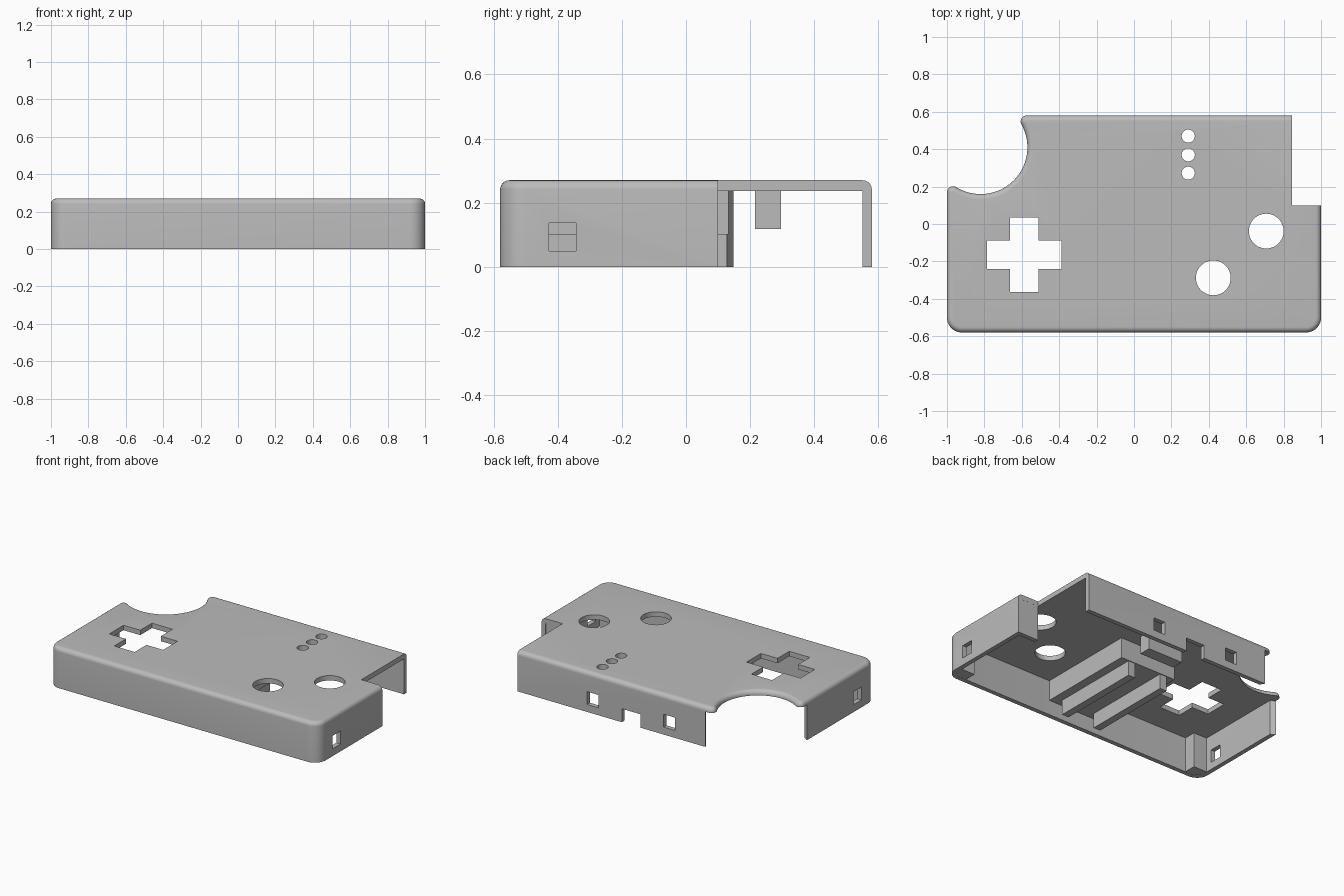
import bpy, bmesh, math

if "Cube" in bpy.data.objects:
    bpy.data.objects.remove(bpy.data.objects["Cube"])

grey = bpy.data.materials.new("shell grey")
grey.diffuse_color = (0.5, 0.5, 0.5, 1)
grey.use_nodes = True
grey.node_tree.nodes["Principled BSDF"].inputs["Base Color"].default_value = grey.diffuse_color

H, T = 0.27, 0.03            # shell height, wall thickness
C, R, F = (-0.82, 0.41), 0.25, 0.032   # round bite: centre, radius, tip fillet

# centres of the small fillets either side of the bite
BACK_TIP = (C[0] + math.sqrt((R + F) ** 2 - (0.58 - F - C[1]) ** 2), 0.58 - F)
LEFT_TIP = (-1 + F, C[1] - math.sqrt((R + F) ** 2 - (-1 + F - C[0]) ** 2))
a_back = math.degrees(math.atan2(BACK_TIP[1] - C[1], BACK_TIP[0] - C[0]))
a_left = math.degrees(math.atan2(LEFT_TIP[1] - C[1], LEFT_TIP[0] - C[0]))


def outline(d):
    """Plan outline shrunk inward by d, as a chain of tangent arcs."""
    arcs = [((-0.92, -0.50), 0.08 - d, 180, 270, 10),
            ((0.92, -0.50), 0.08 - d, 270, 360, 10),
            ((1 - F, 0.58 - F), F - d, 0, 90, 4),
            (BACK_TIP, F - d, 90, 180 + a_back, 8),
            (C, R + d, a_back, a_left, 40),
            (LEFT_TIP, F - d, a_left + 180, 180, 8)]
    pts = []
    for (cx, cy), r, a0, a1, n in arcs:
        bite = (cx, cy) == C             # its end points belong to the tip fillets
        for i in range(1 if bite else 0, n if bite else n + 1):
            a = math.radians(a0 + (a1 - a0) * i / n)
            pts.append((cx + r * math.cos(a), cy + r * math.sin(a)))
    return pts


def loft(name, rings):
    """Solid from a stack of (points, z) rings."""
    bm = bmesh.new()
    loops = [[bm.verts.new((x, y, z)) for x, y in pts] for pts, z in rings]
    for lo, hi in zip(loops, loops[1:]):
        for i in range(len(lo)):
            j = (i + 1) % len(lo)
            bm.faces.new((lo[i], lo[j], hi[j], hi[i]))
    bm.faces.new(loops[0][::-1])
    bm.faces.new(loops[-1])
    bmesh.ops.recalc_face_normals(bm, faces=bm.faces)
    me = bpy.data.meshes.new(name)
    bm.to_mesh(me)
    bm.free()
    ob = bpy.data.objects.new(name, me)
    bpy.context.collection.objects.link(ob)
    me.materials.append(grey)
    return ob


def box(name, x0, x1, y0, y1, z0, z1):
    pts = [(x0, y0), (x1, y0), (x1, y1), (x0, y1)]
    return loft(name, [(pts, z0), (pts, z1)])


def cyl(name, x, y, r, z0, z1, n=48):
    pts = [(x + r * math.cos(2 * math.pi * i / n), y + r * math.sin(2 * math.pi * i / n))
           for i in range(n)]
    return loft(name, [(pts, z0), (pts, z1)])


def cut(ob, cutter):
    cutter.hide_render = True
    m = ob.modifiers.new("cut", 'BOOLEAN')
    m.operation, m.solver, m.object = 'DIFFERENCE', 'EXACT', cutter
    bpy.context.view_layer.objects.active = ob
    bpy.ops.object.modifier_apply(modifier=m.name)
    bpy.data.objects.remove(cutter)


# shell with rounded top edge
rad = 0.029
rings = [(outline(0), 0)]
for i in range(7):
    a = math.pi / 2 * i / 6
    rings.append((outline(rad * (1 - math.cos(a))), H - rad + rad * math.sin(a)))
shell = loft("shell", rings)

# hollow inside, wall relief round the bite, back right notch
cut(shell, loft("cavity", [(outline(T), -0.1), (outline(T), H - T - 0.003)]))
cut(shell, cyl("bite_relief", *C, 0.318, -0.1, H - T - 0.004, 72))
cut(shell, box("corner_notch", 0.845, 1.2, 0.1, 0.8, -0.1, 0.5))

# cross opening
pw, pl, px, py = 0.076, 0.2, -0.587, -0.164
cross = [(-pw, -pl), (pw, -pl), (pw, -pw), (pl, -pw), (pl, pw), (pw, pw),
         (pw, pl), (-pw, pl), (-pw, pw), (-pl, pw), (-pl, -pw), (-pw, -pw)]
cross = [(px + x, py + y) for x, y in cross]
cut(shell, loft("cross_opening", [(cross, 0.15), (cross, 0.4)]))

# button and indicator holes
for x, y, r in [(0.707, -0.038, 0.093), (0.424, -0.288, 0.093),
                (0.29, 0.47, 0.035), (0.29, 0.37, 0.035), (0.29, 0.272, 0.035)]:
    cut(shell, cyl("hole", x, y, r, 0.15, 0.4))

# clip windows in the side and back walls, cable notch in the back
for s in (-1, 1):
    cut(shell, box("side_window", s - 0.06, s + 0.06, -0.428, -0.343, 0.05, 0.136))
for x in (-0.283, 0.285):
    cut(shell, box("back_window", x - 0.043, x + 0.043, 0.5, 0.65, 0.05, 0.136))
cut(shell, box("cable_notch", -0.07, 0.07, 0.5, 0.65, -0.1, 0.09))

bpy.ops.object.select_all(action='DESELECT')
shell.select_set(True)
bpy.context.view_layer.objects.active = shell
bpy.ops.object.shade_smooth_by_angle(angle=math.radians(30))

# inner parts hanging from the top plate
Z = H - T + 0.005
box("notch_wall", 0.845, 0.985, 0.07, 0.0995, 0, Z)
box("centre_block", -0.21, 0.21, -0.56, 0.132, 0.1, Z)
box("cable_block", -0.13, 0.13, 0.215, 0.297, 0.118, Z)
for s, n in ((1, "right"), (-1, "left")):
    xs = sorted((s * 0.10, s * 0.15))
    box(n + "_rib", *xs, -0.5, 0.127, 0, 0.11)
    xs = sorted((s * 0.87, s * 0.975))
    box(n + "_corner_post", *xs, -0.555, -0.47, 0.001, Z)
